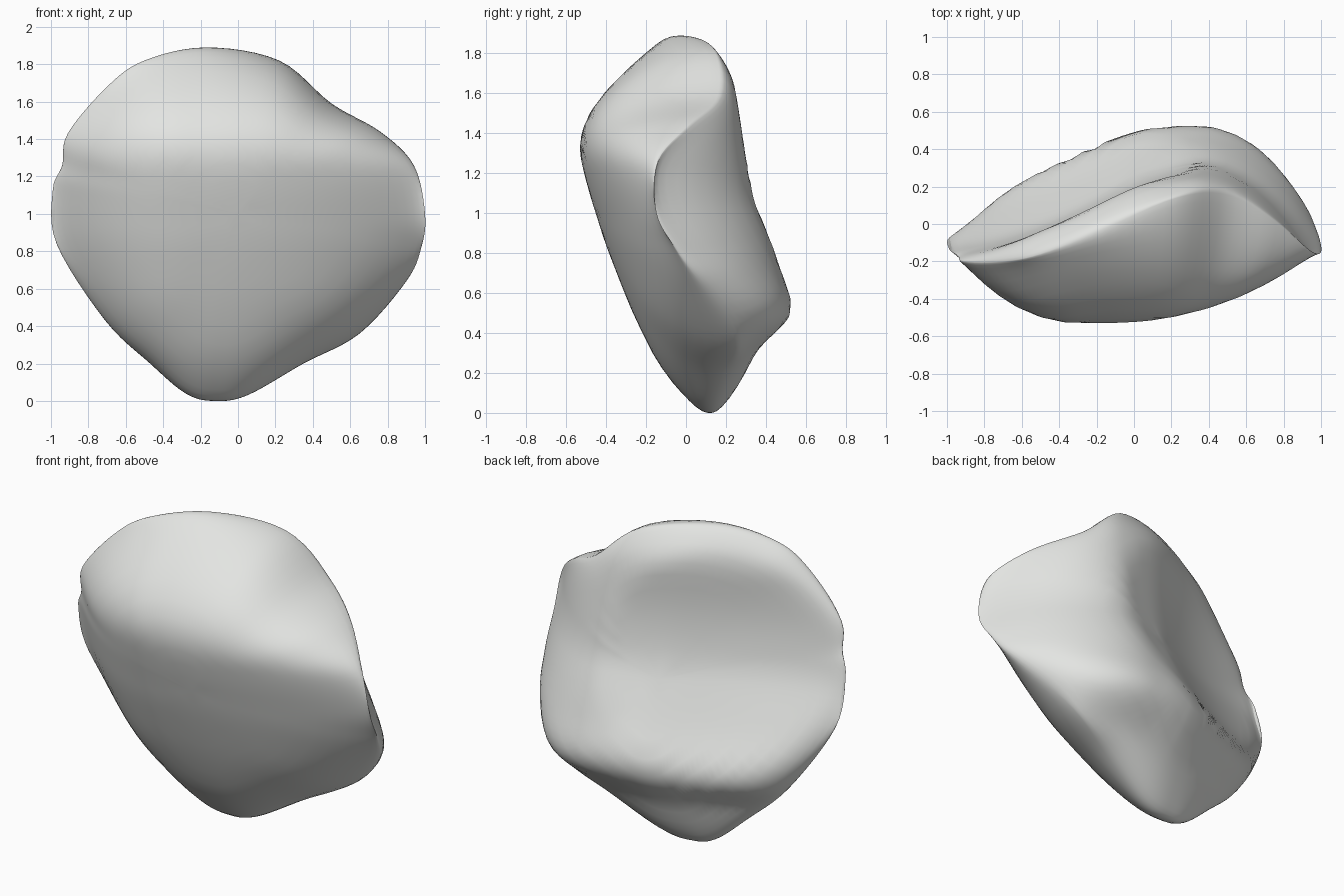
import bpy
import bmesh
from mathutils import Vector

cube = bpy.data.objects.get("Cube")
if cube:
    bpy.data.objects.remove(cube)

# Rim of the boulder, counter-clockwise from its left side: x, z and depth y
RIM = [(1, 1, -.15), (.94, 1.26, -.14), (.76, 1.44, .01), (.5, 1.59, .16),
       (.22, 1.82, .14), (-.17, 1.89, -.03), (-.5, 1.82, -.16), (-.7, 1.68, -.2),
       (-.91, 1.43, -.2), (-.94, 1.26, -.17), (-.99, 1.13, -.13), (-.97, .84, -.06),
       (-.71, .43, .03), (-.47, .2, .08), (-.28, .04, .11), (-.13, 0, .12),
       (.05, .03, .13), (.35, .2, .18), (.65, .36, .25), (.9, .64, .08), (.98, .82, -.05)]
# Side profiles as (height, depth)
FRONT = [(0, -.01), (.07, -.05), (.24, -.15), (.54, -.285), (.85, -.405), (1.12, -.49),
         (1.32, -.54), (1.45, -.515), (1.55, -.46), (1.72, -.32), (1.9, -.16)]
BACK = [(0, .24), (.19, .32), (.36, .39), (.44, .53), (.56, .55), (.66, .505), (.87, .435),
        (1.09, .35), (1.36, .3), (1.7, .25), (1.9, .14)]
CENTRE = Vector((0, 0, 1))
STEPS = 6
RINGS = [.1, .2, .3, .4, .5, .6, .7, .78, .85, .9, .94, .97, .99, .998]


def profile(points, z):
    """Linear lookup along a side profile."""
    for (z0, y0), (z1, y1) in zip(points, points[1:]):
        if z <= z1:
            return y0 + (y1 - y0) * (z - z0) / (z1 - z0)
    return points[-1][1]


def soft(points, z):
    """Profile lookup averaged over a short span to round its corners."""
    return sum(profile(points, max(0, z + d)) for d in (-.06, -.03, 0, .03, .06)) / 5


def front_depth(x, z):
    return soft(FRONT, z) + .25 * max(0, x + .15) ** 2 + .75 * max(0, -.3 - x) ** 2


def back_depth(x, z):
    # A straight right flank and a curved left flank meet on an upright ridge
    fall = .25 * ((x * x + .03) ** .5 - x) + .87 * max(0, x - .3) ** 2
    # The left flank is hollowed higher up
    fall += .25 * max(0, x - .3) ** 2 * min(1, max(0, (z - .7) * 2))
    if z < .5:
        fall *= .55 + .9 * z
    # Broad dish in the right flank
    dish = .11 * max(0, 1 - ((x + .3) ** 2 + (z - 1.15) ** 2) / .4)
    return soft(BACK, z) - fall - dish


def smooth_loop(points):
    """Closed smooth curve through the rim points."""
    pts = [Vector((x, y, z)) for x, z, y in points]
    n, out = len(pts), []
    for i in range(n):
        a, b, c, d = (pts[(i + k) % n] for k in (-1, 0, 1, 2))
        for s in range(STEPS):
            t = s / STEPS
            out.append(b + .5 * t * (c - a + t * (2 * a - 5 * b + 4 * c - d
                       + t * (3 * (b - c) + d - a))))
    return out


bm = bmesh.new()
rim = smooth_loop(RIM)
rim_verts = [bm.verts.new(p) for p in rim]
count = len(rim)


def add_shell(depth, power, flip):
    """Fill one side of the rim with rings closing on a central point."""
    def face(*verts):
        bm.faces.new(verts[::-1] if flip else verts)

    outer = rim_verts
    for s in reversed(RINGS):
        blend = (1 - s ** power) ** .5
        ring = []
        for p in rim:
            q = CENTRE + (p - CENTRE) * s
            q.y = p.y + (depth(q.x, q.z) - p.y) * blend
            ring.append(bm.verts.new(q))
        for i in range(count):
            j = (i + 1) % count
            face(outer[i], outer[j], ring[j], ring[i])
        outer = ring
    tip = bm.verts.new((CENTRE.x, depth(CENTRE.x, CENTRE.z), CENTRE.z))
    for i in range(count):
        face(outer[i], outer[(i + 1) % count], tip)


add_shell(front_depth, 8, False)
add_shell(back_depth, 14, True)
# Weather the surface lightly
bmesh.ops.smooth_vert(bm, verts=bm.verts, factor=.3,
                      use_axis_x=False, use_axis_y=True, use_axis_z=False)
bmesh.ops.recalc_face_normals(bm, faces=bm.faces)

mesh = bpy.data.meshes.new("boulder")
bm.to_mesh(mesh)
bm.free()
boulder = bpy.data.objects.new("boulder", mesh)
bpy.context.collection.objects.link(boulder)

# Plain stone colour
stone = bpy.data.materials.new("pale grey stone")
stone.use_nodes = True
colour = (.77, .78, .76, 1)
stone.diffuse_color = colour
stone.node_tree.nodes["Principled BSDF"].inputs["Base Color"].default_value = colour
mesh.materials.append(stone)

bpy.context.view_layer.objects.active = boulder
boulder.select_set(True)
bpy.ops.object.shade_smooth_by_angle(angle=1.2)
